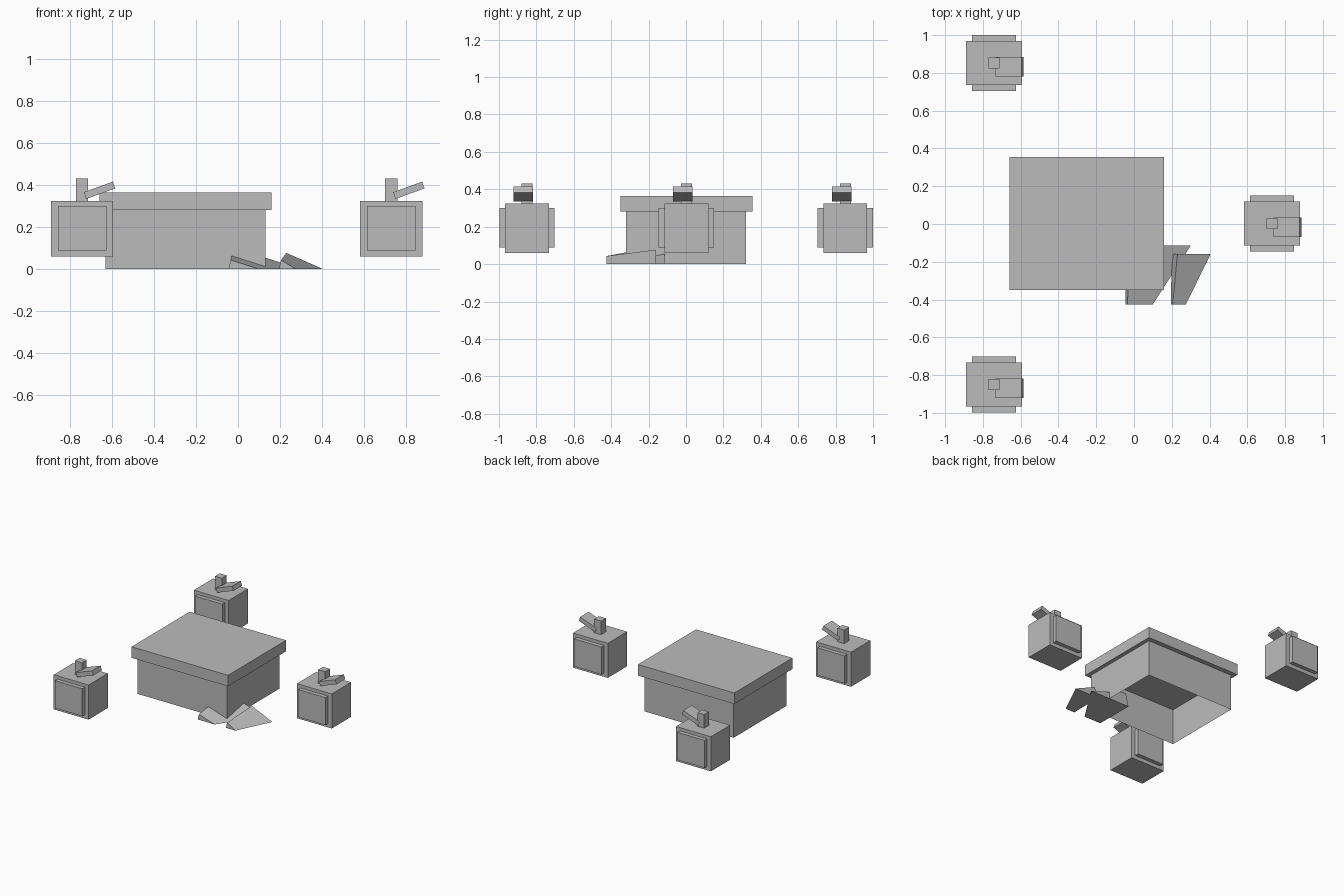
import bpy, bmesh, math
from mathutils import Matrix, Vector

if "Cube" in bpy.data.objects:
    bpy.data.objects.remove(bpy.data.objects["Cube"])

grey = bpy.data.materials.new("plain grey")
grey.diffuse_color = (0.5, 0.5, 0.5, 1)
grey.use_nodes = True
grey.node_tree.nodes["Principled BSDF"].inputs["Base Color"].default_value = grey.diffuse_color


def finish(name, bm):
    bmesh.ops.recalc_face_normals(bm, faces=bm.faces)
    mesh = bpy.data.meshes.new(name)
    bm.to_mesh(mesh)
    bm.free()
    mesh.materials.append(grey)
    obj = bpy.data.objects.new(name, mesh)
    bpy.context.collection.objects.link(obj)
    return obj


def box(name, centre, size, tilt=0, open_ends=False):
    bm = bmesh.new()
    bmesh.ops.create_cube(bm, size=1)
    if open_ends:
        ends = [f for f in bm.faces if abs(f.normal.z) > 0.9]
        bmesh.ops.delete(bm, geom=ends, context='FACES_ONLY')
    m = (Matrix.Translation(centre) @ Matrix.Rotation(tilt, 4, 'Y')
         @ Matrix.Diagonal(Vector(size)).to_4x4())
    bmesh.ops.transform(bm, matrix=m, verts=bm.verts)
    return finish(name, bm)


def wedge(name, front, back):
    # each end: y, left x, ridge x, right x, ridge height
    bm = bmesh.new()
    ends = []
    for y, left, ridge, right, height in (front, back):
        ends.append([bm.verts.new(p) for p in
                     ((left, y, 0), (right, y, 0), (ridge, y, height))])
    a, b = ends
    bm.faces.new(a)
    bm.faces.new(b[::-1])
    for i in range(3):
        j = (i + 1) % 3
        bm.faces.new((a[i], b[i], b[j], a[j]))
    return finish(name, bm)


# Table: hollow base under a thick overhanging top
box("table_base", (-0.25, 0, 0.14), (0.76, 0.64, 0.28), open_ends=True)
box("table_top", (-0.25, 0.003, 0.323), (0.82, 0.705, 0.085))

# Floor wedges at the front right corner
wedge("wedge_outer", (-0.425, 0.195, 0.205, 0.275, 0.043),
      (-0.16, 0.20, 0.23, 0.405, 0.077))
wedge("wedge_inner", (-0.425, -0.045, -0.035, 0.10, 0.043),
      (-0.115, -0.045, -0.02, 0.30, 0.102))

# Three small cabinets with side panels, a post and a tilted lever on top
for i, (x, y) in enumerate(((0.73, 0.002), (-0.742, 0.852), (-0.742, -0.85)), 1):
    box(f"cabinet_{i}", (x, y, 0.192), (0.296, 0.234, 0.266))
    for side, label in ((-1, "front"), (1, "back")):
        box(f"cabinet_{i}_{label}_panel", (x, y + side * 0.1325, 0.194),
            (0.232, 0.031, 0.212))
    box(f"cabinet_{i}_post", (x, y, 0.377), (0.058, 0.058, 0.106))
    box(f"cabinet_{i}_lever", (x + 0.083, y - 0.02, 0.375),
        (0.147, 0.104, 0.034), tilt=-math.radians(20))
